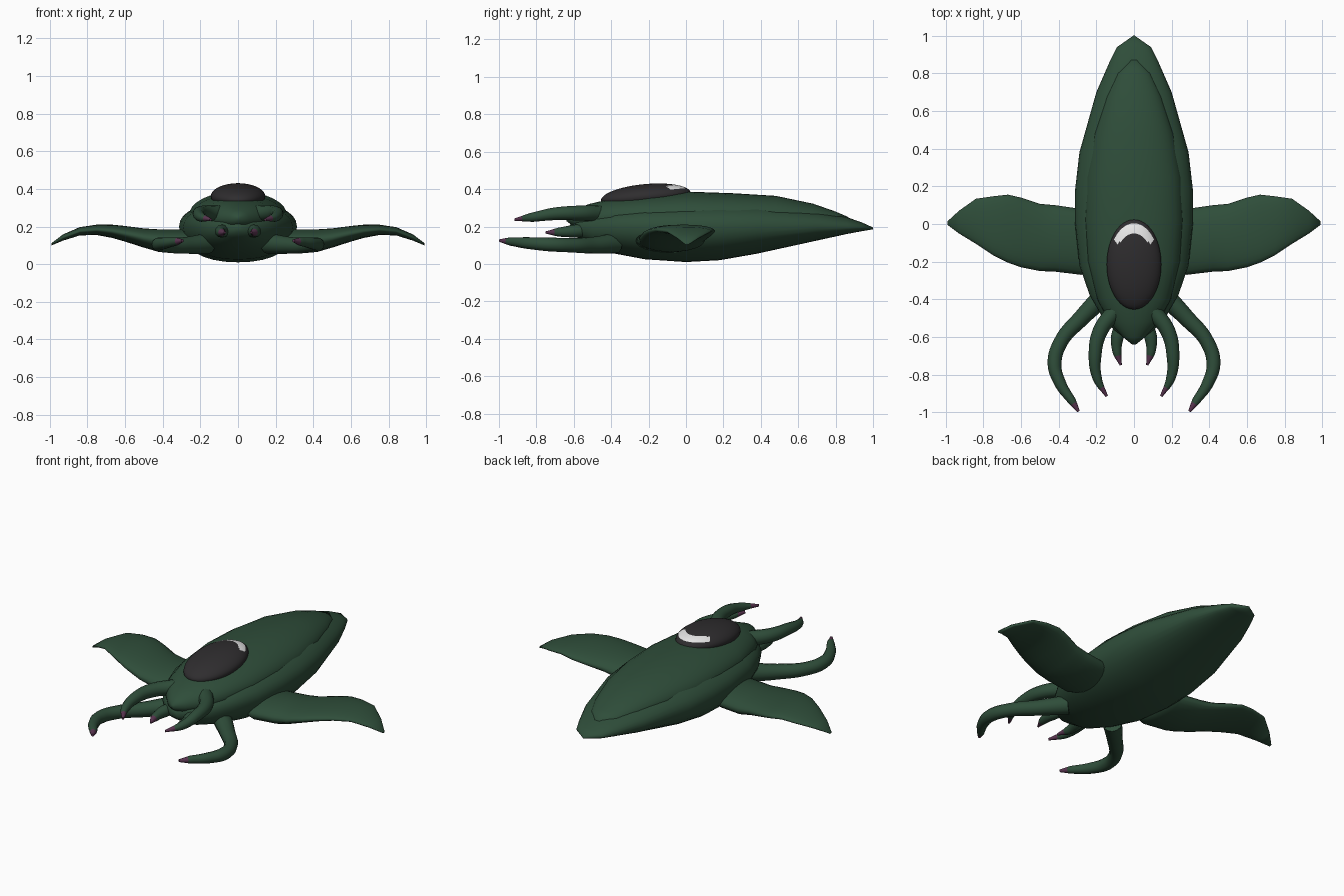
import bpy, bmesh
from math import sin, cos, pi, copysign
from mathutils import Matrix, Vector

if "Cube" in bpy.data.objects:
    bpy.data.objects.remove(bpy.data.objects["Cube"])


def material(name, colour):
    mat = bpy.data.materials.new(name)
    mat.use_nodes = True
    mat.diffuse_color = (*colour, 1)
    mat.node_tree.nodes["Principled BSDF"].inputs["Base Color"].default_value = (*colour, 1)
    return mat


green = material("deep_green", (0.028, 0.075, 0.042))
charcoal = material("charcoal_glass", (0.028, 0.026, 0.028))
white = material("white_glint", (0.8, 0.8, 0.8))
purple = material("dark_purple", (0.1, 0.035, 0.08))


def finish(name, bm, materials):
    """Turn a bmesh into a smooth-shaded object."""
    bmesh.ops.recalc_face_normals(bm, faces=bm.faces)
    for face in bm.faces:
        face.smooth = True
    mesh = bpy.data.meshes.new(name)
    bm.to_mesh(mesh)
    bm.free()
    for mat in materials:
        mesh.materials.append(mat)
    obj = bpy.data.objects.new(name, mesh)
    bpy.context.collection.objects.link(obj)
    return obj


def loft(name, rings):
    """Skin a list of closed rings and cap both ends."""
    bm = bmesh.new()
    loops = [[bm.verts.new(p) for p in ring] for ring in rings]
    count = len(loops[0])
    for a, b in zip(loops, loops[1:]):
        for i in range(count):
            j = (i + 1) % count
            bm.faces.new((a[i], a[j], b[j], b[i]))
    bm.faces.new(loops[0])
    bm.faces.new(loops[-1])
    return finish(name, bm, [green])


def oval(width, up, down, power=2.0, count=32):
    """Closed oval with separate upper and lower heights."""
    points = []
    for i in range(count):
        c, s = cos(2 * pi * i / count), sin(2 * pi * i / count)
        u = copysign(abs(c) ** (2 / power), c) * width
        v = copysign(abs(s) ** (2 / power), s) * (up if s > 0 else down)
        points.append((u, v))
    return points


def body(name, stations, power):
    """Stations are y, half width, middle z, top z, bottom z."""
    loft(name, [[(u, y, mid + v) for u, v in oval(w, top - mid, mid - low, power)]
                for y, w, mid, top, low in stations])


# Lower hull
body("lower_hull", [
    (-0.62, 0.02, 0.19, 0.21, 0.17),
    (-0.58, 0.09, 0.19, 0.24, 0.14),
    (-0.5, 0.165, 0.19, 0.27, 0.09),
    (-0.38, 0.235, 0.2, 0.3, 0.055),
    (-0.22, 0.29, 0.2, 0.32, 0.025),
    (0, 0.313, 0.2, 0.33, 0.01),
    (0.18, 0.313, 0.2, 0.335, 0.02),
    (0.38, 0.29, 0.2, 0.33, 0.055),
    (0.7, 0.2, 0.2, 0.285, 0.125),
    (0.86, 0.13, 0.195, 0.25, 0.16),
    (0.94, 0.09, 0.195, 0.222, 0.175),
    (1, 0.004, 0.19, 0.195, 0.185)], 2.2)

# Upper shell
body("upper_shell", [
    (-0.64, 0.01, 0.245, 0.255, 0.23),
    (-0.6, 0.06, 0.24, 0.285, 0.2),
    (-0.52, 0.13, 0.24, 0.32, 0.18),
    (-0.4, 0.195, 0.25, 0.348, 0.17),
    (-0.2, 0.247, 0.25, 0.37, 0.17),
    (0.02, 0.263, 0.25, 0.386, 0.17),
    (0.25, 0.255, 0.25, 0.378, 0.17),
    (0.48, 0.212, 0.25, 0.364, 0.17),
    (0.68, 0.147, 0.245, 0.322, 0.18),
    (0.8, 0.09, 0.24, 0.28, 0.2),
    (0.87, 0.02, 0.24, 0.25, 0.23)], 2.1)

# Canopy: flattened ellipsoid, with a glint across the rear
bm = bmesh.new()
bmesh.ops.create_uvsphere(bm, u_segments=48, v_segments=48, radius=1)
for face in bm.faces:
    p = face.calc_center_median()
    spread = p.xy.length
    if p.z > 0 and 0.7 < spread < 0.92 and p.y > 0.5 and p.y > abs(p.x) * 0.75:
        face.material_index = 1
bm.transform(Matrix.Translation((0, -0.215, 0.36)) @ Matrix.Rotation(0.09, 4, "X")
             @ Matrix.Diagonal((0.145, 0.24, 0.067, 1)))
finish("canopy", bm, [charcoal, white])

# Fins: x, front y, rear y, lower z, upper z
fin_stations = [
    (0.2, -0.24, 0.06, 0.075, 0.17),
    (0.28, -0.27, 0.08, 0.06, 0.185),
    (0.42, -0.253, 0.1, 0.065, 0.185),
    (0.5, -0.25, 0.107, 0.088, 0.19),
    (0.6, -0.23, 0.14, 0.12, 0.203),
    (0.67, -0.205, 0.156, 0.14, 0.21),
    (0.75, -0.165, 0.147, 0.155, 0.21),
    (0.84, -0.105, 0.134, 0.153, 0.197),
    (0.93, -0.05, 0.07, 0.125, 0.158),
    (0.99, -0.005, 0.015, 0.1, 0.112)]

# Arms: points are x, y, z, radius
arms = {
    "large_arm": [(0.16, -0.38, 0.11, 0.055), (0.28, -0.5, 0.1, 0.044),
                  (0.385, -0.62, 0.1, 0.038), (0.422, -0.74, 0.105, 0.037),
                  (0.39, -0.85, 0.112, 0.031), (0.33, -0.94, 0.12, 0.022),
                  (0.295, -0.995, 0.125, 0.008)],
    "upper_arm": [(0.1, -0.46, 0.27, 0.045), (0.18, -0.57, 0.272, 0.04),
                  (0.207, -0.7, 0.268, 0.034), (0.195, -0.82, 0.25, 0.025),
                  (0.145, -0.915, 0.237, 0.007)],
    "small_arm": [(0.06, -0.52, 0.18, 0.035), (0.088, -0.6, 0.175, 0.034),
                  (0.09, -0.68, 0.17, 0.024), (0.07, -0.75, 0.168, 0.006)],
}


def arm(name, points, side):
    """Tapered tube along a smooth curve, with a coloured claw tip."""
    curve = bpy.data.curves.new(name + "_path", "CURVE")
    curve.dimensions = "3D"
    curve.bevel_depth = 1
    curve.bevel_resolution = 4
    curve.resolution_u = 8
    curve.use_fill_caps = True
    spline = curve.splines.new("BEZIER")
    spline.bezier_points.add(len(points) - 1)
    for knot, (x, y, z, radius) in zip(spline.bezier_points, points):
        knot.co = (side * x, y, z)
        knot.radius = radius
        knot.handle_left_type = knot.handle_right_type = "AUTO"
    path = bpy.data.objects.new(name + "_path", curve)
    bpy.context.collection.objects.link(path)
    bpy.context.view_layer.update()
    graph = bpy.context.evaluated_depsgraph_get()
    mesh = bpy.data.meshes.new_from_object(path.evaluated_get(graph))
    bm = bmesh.new()
    bm.from_mesh(mesh)
    bpy.data.objects.remove(path)
    x, y, z, radius = points[-1]
    tip = Vector((side * x, y, z))
    for face in bm.faces:
        near = (face.calc_center_median() - tip).length < 0.055
        face.material_index = 1 if near else 0
    finish(name, bm, [green, purple])


for side, label in ((1, "left_"), (-1, "right_")):
    loft(label + "fin", [
        [(side * x, (front + rear) / 2 + u, (low + high) / 2 + v)
         for u, v in oval((rear - front) / 2, (high - low) / 2, (high - low) / 2, count=24)]
        for x, front, rear, low, high in fin_stations])
    for name, points in arms.items():
        arm(label + name, points, side)
